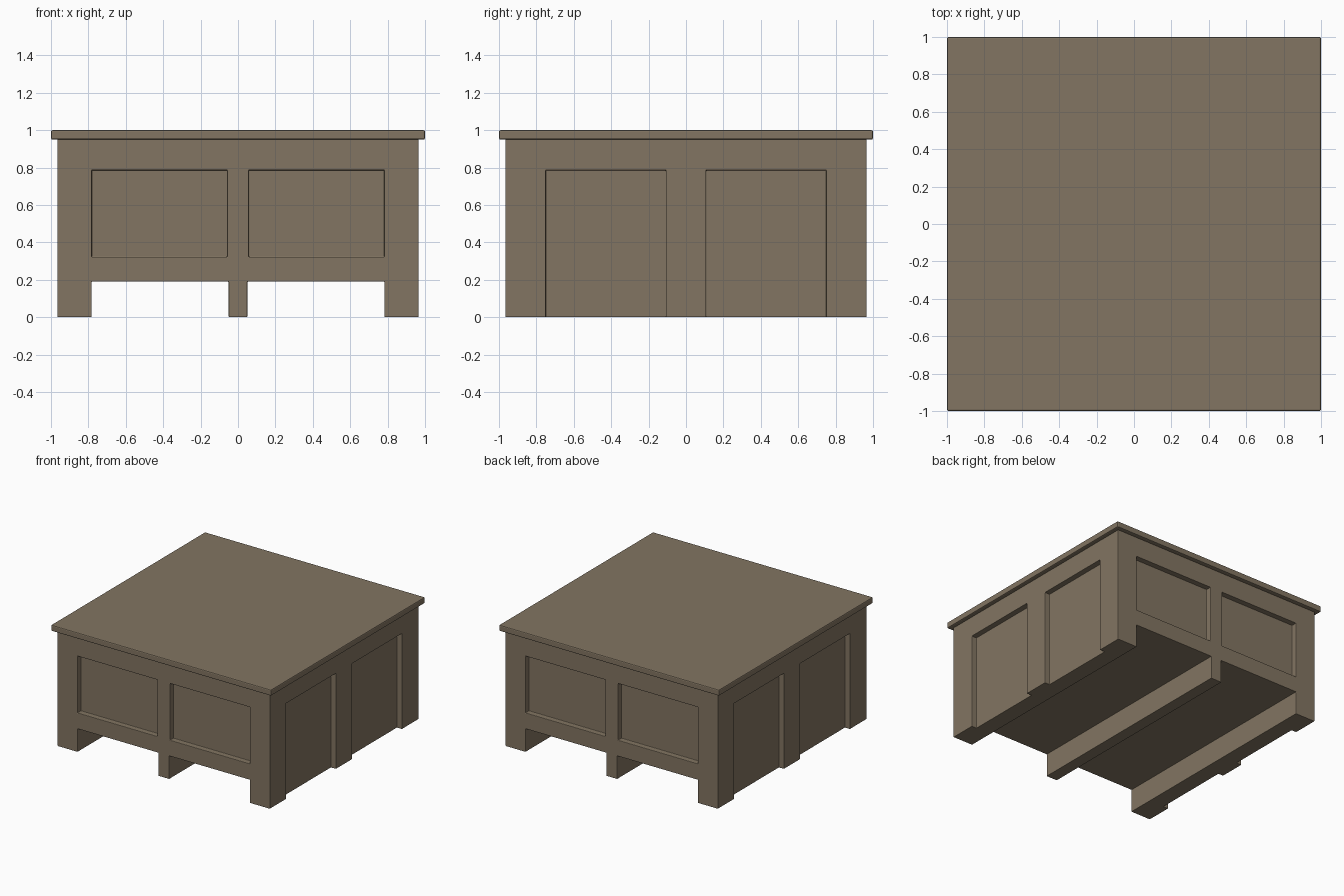
import bpy, bmesh, math
from mathutils import Matrix, Vector

if "Cube" in bpy.data.objects:
    bpy.data.objects.remove(bpy.data.objects["Cube"])

wood = bpy.data.materials.new("taupe_wood")
wood.diffuse_color = (0.225, 0.178, 0.122, 1)
wood.use_nodes = True
wood.node_tree.nodes["Principled BSDF"].inputs["Base Color"].default_value = wood.diffuse_color


def make_object(name, bm):
    bmesh.ops.recalc_face_normals(bm, faces=bm.faces)
    mesh = bpy.data.meshes.new(name)
    bm.to_mesh(mesh)
    bm.free()
    mesh.materials.append(wood)
    obj = bpy.data.objects.new(name, mesh)
    bpy.context.collection.objects.link(obj)
    return obj


def add_box(bm, lo, hi):
    lo, hi = Vector(lo), Vector(hi)
    mat = Matrix.Translation((lo + hi) / 2) @ Matrix.Diagonal((*(hi - lo), 1))
    bmesh.ops.create_cube(bm, size=1, matrix=mat)


def soften(obj, width):
    mod = obj.modifiers.new("soft_edges", 'BEVEL')
    mod.width = width
    mod.segments = 2
    mod.limit_method = 'ANGLE'
    mod.angle_limit = math.radians(40)


HALF = 0.965   # half width of the body
DEPTH = 0.045  # panel recess
LEG = 0.19     # height of the open underside

# cabinet body: front profile with three runners, extruded from front to back
profile = [(-HALF, 0), (-0.783, 0), (-0.783, LEG), (-0.05, LEG), (-0.05, 0), (0.05, 0),
           (0.05, LEG), (0.783, LEG), (0.783, 0), (HALF, 0), (HALF, 0.955), (-HALF, 0.955)]
bm = bmesh.new()
face = bm.faces.new([bm.verts.new((x, -HALF, z)) for x, z in profile])
ext = bmesh.ops.extrude_face_region(bm, geom=[face])
bmesh.ops.translate(bm, vec=(0, 2 * HALF, 0),
                    verts=[v for v in ext["geom"] if isinstance(v, bmesh.types.BMVert)])
body = make_object("cabinet_body", bm)

# recessed panels: two on every side
bm = bmesh.new()
for s in (-1, 1):
    far, near = s * (HALF + 0.1), s * (HALF - DEPTH)
    a, b = min(far, near), max(far, near)
    for t in (-1, 1):
        x0, x1 = sorted((t * 0.058, t * 0.783))
        add_box(bm, (x0, a, 0.322), (x1, b, 0.787))       # front and back
        y0, y1 = sorted((t * 0.107, t * 0.75))
        add_box(bm, (a, y0, -0.1), (b, y1, 0.785))        # left and right
cutter = make_object("panel_cutter", bm)
cutter.hide_render = True

cut = body.modifiers.new("panels", 'BOOLEAN')
cut.operation = 'DIFFERENCE'
cut.solver = 'EXACT'
cut.object = cutter
bpy.context.view_layer.objects.active = body
body.select_set(True)
bpy.ops.object.modifier_apply(modifier=cut.name)
bpy.data.objects.remove(cutter)
soften(body, 0.004)

# overhanging table top
bm = bmesh.new()
add_box(bm, (-1, -1, 0.95), (1, 1, 1))
top = make_object("table_top", bm)
soften(top, 0.008)
